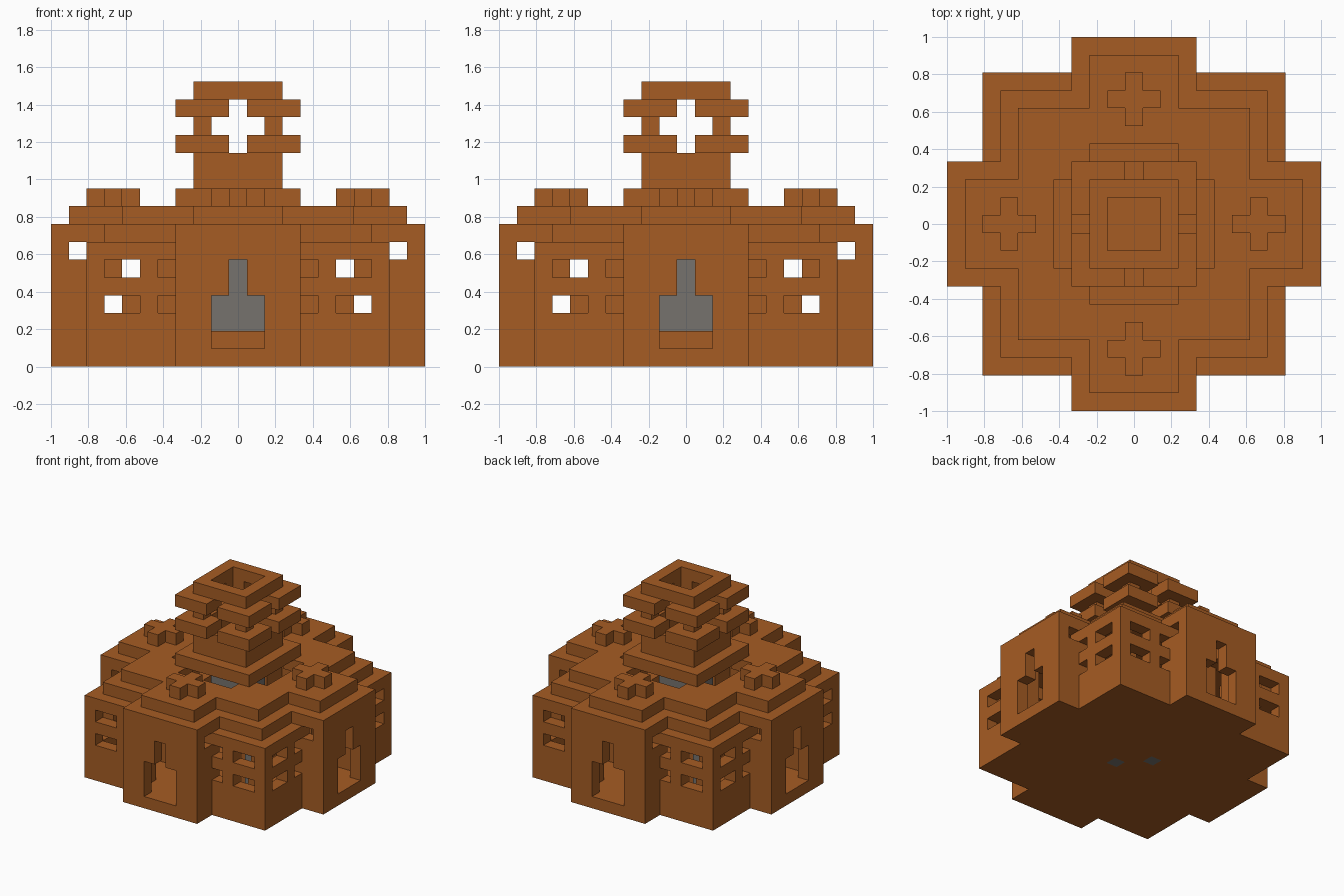
import bpy
import bmesh
from mathutils import Vector

if "Cube" in bpy.data.objects:
    bpy.data.objects.remove(bpy.data.objects["Cube"], do_unlink=True)

UNIT = 2 / 21          # edge of one building block


def make_material(name, color):
    mat = bpy.data.materials.new(name)
    mat.use_nodes = True
    mat.diffuse_color = color
    mat.node_tree.nodes["Principled BSDF"].inputs["Base Color"].default_value = color
    return mat


brown = make_material("warm brown", (0.38, 0.107, 0.017, 1))
grey = make_material("stone grey", (0.18, 0.17, 0.155, 1))


# Block helpers: every part is a set of whole blocks
def box(x0, x1, y0, y1, z0, z1):
    return {(x, y, z) for x in range(x0, x1 + 1)
            for y in range(y0, y1 + 1) for z in range(z0, z1 + 1)}


def slab(half_x, half_y, z0, z1):
    return box(-half_x, half_x, -half_y, half_y, z0, z1)


def cross(width, length, z0, z1):
    return slab(width, length, z0, z1) | slab(length, width, z0, z1)


def plan(body, width, length, z0, z1):
    return slab(body, body, z0, z1) | cross(width, length, z0, z1)


def four_ways(cells):
    """Repeat blocks on all four sides, mirrored on each side."""
    out = set()
    for x, y, z in cells:
        for sx in (1, -1):
            for sy in (1, -1):
                out |= {(sx * x, sy * y, z), (sx * y, sy * x, z)}
    return out


# Floor with a raised middle
floor = plan(8, 3, 10, 0, 0) | slab(2, 2, 1, 1)

# Hollow walls with stepped corners
walls = plan(8, 3, 10, 1, 6) - plan(7, 2, 9, 1, 6)
cornice = plan(7, 3, 10, 7, 7) - plan(6, 2, 9, 7, 7)

# Doorways, corner windows and porch side openings
doors = box(0, 1, 10, 10, 1, 3) | box(0, 0, 10, 10, 4, 5)
windows = set()
for z in (3, 5):
    windows |= box(4, 4, 8, 8, z, z) | box(6, 7, 8, 8, z, z)
walls -= four_ways(doors | windows | box(9, 9, 3, 3, 6, 6))

# Inner corner supports
supports = four_ways(box(4, 4, 4, 4, 1, 7) | box(6, 6, 6, 6, 1, 3)
                     | box(7, 7, 7, 7, 4, 6))

# Roof with skylight slots around the tower
roof = plan(6, 2, 9, 8, 8) - cross(2, 4, 8, 8)

# Cross-shaped ornaments, one above each porch
ornaments = four_ways(box(6, 8, 0, 0, 9, 9) | box(7, 7, 0, 1, 9, 9))

# Tower: wide foot, open shaft, two eaves, cross-shaped openings
tower = slab(3, 3, 9, 9) | slab(2, 2, 10, 15)
eaves = slab(3, 3, 12, 12) | slab(3, 3, 14, 14)
shaft = slab(1, 1, 10, 15)
openings = cross(0, 3, 12, 14) | cross(1, 3, 13, 13)
tower -= shaft | openings | eaves
eaves -= shaft | openings

# Grey central core and inner posts
core = slab(1, 1, 2, 7) | {(1, -1, 0), (-1, 1, 0)}
posts = box(5, 5, -5, -5, 1, 4) | box(-5, -5, 5, 5, 1, 4)
floor -= core

parts = {
    "floor": (floor, brown),
    "walls": (walls, brown),
    "cornice": (cornice, brown),
    "corner_supports": (supports, brown),
    "roof": (roof, brown),
    "roof_ornaments": (ornaments, brown),
    "tower": (tower, brown),
    "tower_eaves": (eaves, brown),
    "central_core": (core, grey),
    "inner_posts": (posts, grey),
}
solid = set().union(*(cells for cells, _ in parts.values()))


def build(name, cells, mat):
    """Turn a set of blocks into a mesh of its exposed faces."""
    bm = bmesh.new()
    corners = {}

    def corner(p):
        key = tuple(round(c * 2) for c in p)
        if key not in corners:
            corners[key] = bm.verts.new(p * UNIT)
        return corners[key]

    for cell in sorted(cells):
        centre = Vector(cell) + Vector((0, 0, 0.5))
        for axis in range(3):
            for sign in (1, -1):
                n = Vector((0, 0, 0))
                n[axis] = sign
                if tuple(int(c + d) for c, d in zip(cell, n)) in solid:
                    continue
                u = Vector((0, 0, 0))
                u[(axis + 1) % 3] = 0.5
                v = n.cross(u)
                mid = centre + n / 2
                bm.faces.new([corner(mid + d) for d in (-u - v, u - v, u + v, v - u)])
    mesh = bpy.data.meshes.new(name)
    bm.to_mesh(mesh)
    bm.free()
    mesh.materials.append(mat)
    obj = bpy.data.objects.new(name, mesh)
    bpy.context.collection.objects.link(obj)


for part_name, (cells, mat) in parts.items():
    build(part_name, cells, mat)
